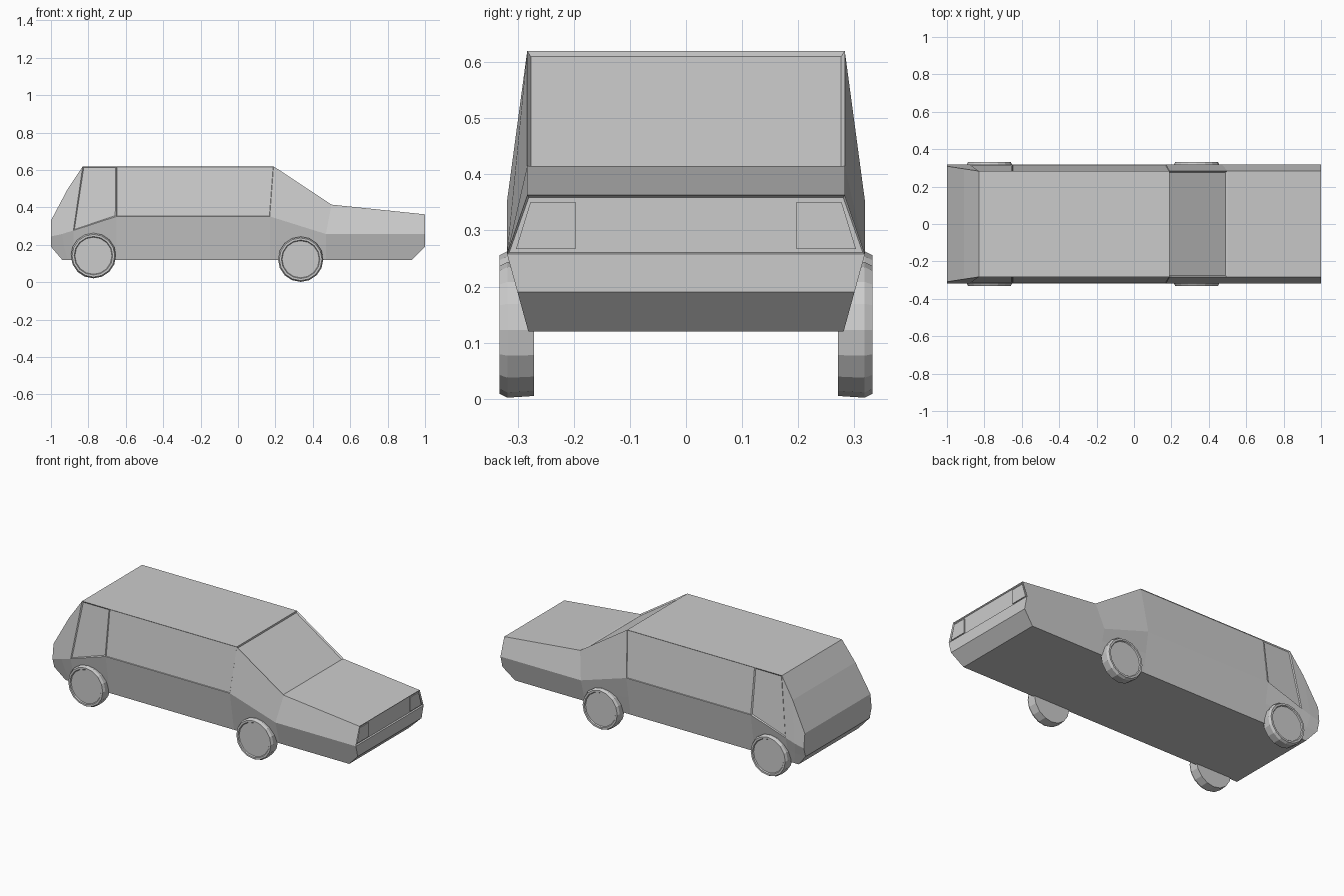
import bpy, bmesh, math
from mathutils import Vector

if "Cube" in bpy.data.objects:
    bpy.data.objects.remove(bpy.data.objects["Cube"])

BOTTOM_Y, BELT_Y = 0.281, 0.319


def make_object(name, bm):
    bmesh.ops.recalc_face_normals(bm, faces=bm.faces)
    mesh = bpy.data.meshes.new(name)
    bm.to_mesh(mesh)
    bm.free()
    ob = bpy.data.objects.new(name, mesh)
    bpy.context.collection.objects.link(ob)
    return ob


# Car body: stations from tail to nose as
# bottom x, low x, low z, belt (x, z), top (x, z), top half width
stations = [
    (-0.94, -1.00, 0.19, (-1.00, 0.245), (-1.00, 0.33), 0.309),
    (-0.91, -0.93, 0.19, (-0.94, 0.258), (-0.91, 0.50), 0.295),
    (-0.88, -0.88, 0.20, (-0.88, 0.277), (-0.83, 0.62), 0.283),
    (-0.65, -0.65, 0.23, (-0.65, 0.352), (-0.65, 0.62), 0.283),
    (0.17, 0.17, 0.23, (0.17, 0.352), (0.19, 0.62), 0.283),
    (0.47, 0.47, 0.19, (0.47, 0.258), (0.50, 0.415), 0.283),
    (0.93, 1.00, 0.19, (1.00, 0.258), (1.00, 0.363), 0.283),
]
bm = bmesh.new()
rings = []
for bx, lx, lz, belt, top, ty in stations:
    t = (lz - 0.12) / (belt[1] - 0.12)
    low_y = BOTTOM_Y + t * (BELT_Y - BOTTOM_Y)
    half = [(bx, BOTTOM_Y, 0.12), (lx, low_y, lz),
            (belt[0], BELT_Y, belt[1]), (top[0], ty, top[1])]
    points = half + [(x, -y, z) for x, y, z in reversed(half)]
    rings.append([bm.verts.new(p) for p in points])
skin = []
for a, b in zip(rings, rings[1:]):
    skin.append([bm.faces.new((a[i], a[(i + 1) % 8], b[(i + 1) % 8], b[i]))
                 for i in range(8)])
caps = [[bm.faces.new((r[i], r[i + 1], r[6 - i], r[7 - i])) for i in range(3)]
        for r in (rings[0], rings[-1])]
bmesh.ops.recalc_face_normals(bm, faces=bm.faces)


def recess(faces, border, depth):
    bmesh.ops.inset_individual(bm, faces=faces, thickness=border, depth=-depth)


recess([skin[4][3]], 0.009, 0.008)                # windscreen
recess([skin[2][2], skin[2][4]], 0.008, 0.005)    # rear quarter windows
recess([skin[3][2], skin[3][4]], 0.003, 0.003)    # long side windows
recess([caps[1][2]], 0.005, 0.008)                # grille
make_object("car_body", bm)

# Headlights: thin tapered panels in the grille
for side, label in ((-1, "right"), (1, "left")):
    bm = bmesh.new()
    outline = [(0.197, 0.267), (0.303, 0.267), (0.277, 0.351), (0.197, 0.351)]
    back, front = ([bm.verts.new((x, side * y, z)) for y, z in outline]
                   for x in (0.985, 0.997))
    bm.faces.new(back)
    bm.faces.new(front)
    for i in range(4):
        j = (i + 1) % 4
        bm.faces.new((back[i], back[j], front[j], front[i]))
    make_object("headlight_" + label, bm)


# Wheels: low-poly rings with a recessed hub, profile of (radius, y)
def wheel(name, x, z, side):
    bm = bmesh.new()
    profile = [(0.118, 0.271), (0.121, 0.318), (0.114, 0.332),
               (0.103, 0.332), (0.099, 0.326)]
    n = 16
    loops = []
    for r, y in profile:
        loops.append([bm.verts.new((x + r * math.cos(math.tau * i / n),
                                    side * y,
                                    z + r * math.sin(math.tau * i / n)))
                      for i in range(n)])
    for a, b in zip(loops, loops[1:]):
        for i in range(n):
            j = (i + 1) % n
            bm.faces.new((a[i], a[j], b[j], b[i]))
    bm.faces.new(loops[0])
    bm.faces.new(loops[-1])
    make_object(name, bm)


for side, label in ((-1, "right"), (1, "left")):
    wheel("front_wheel_" + label, 0.335, 0.123, side)
    wheel("rear_wheel_" + label, -0.773, 0.142, side)
